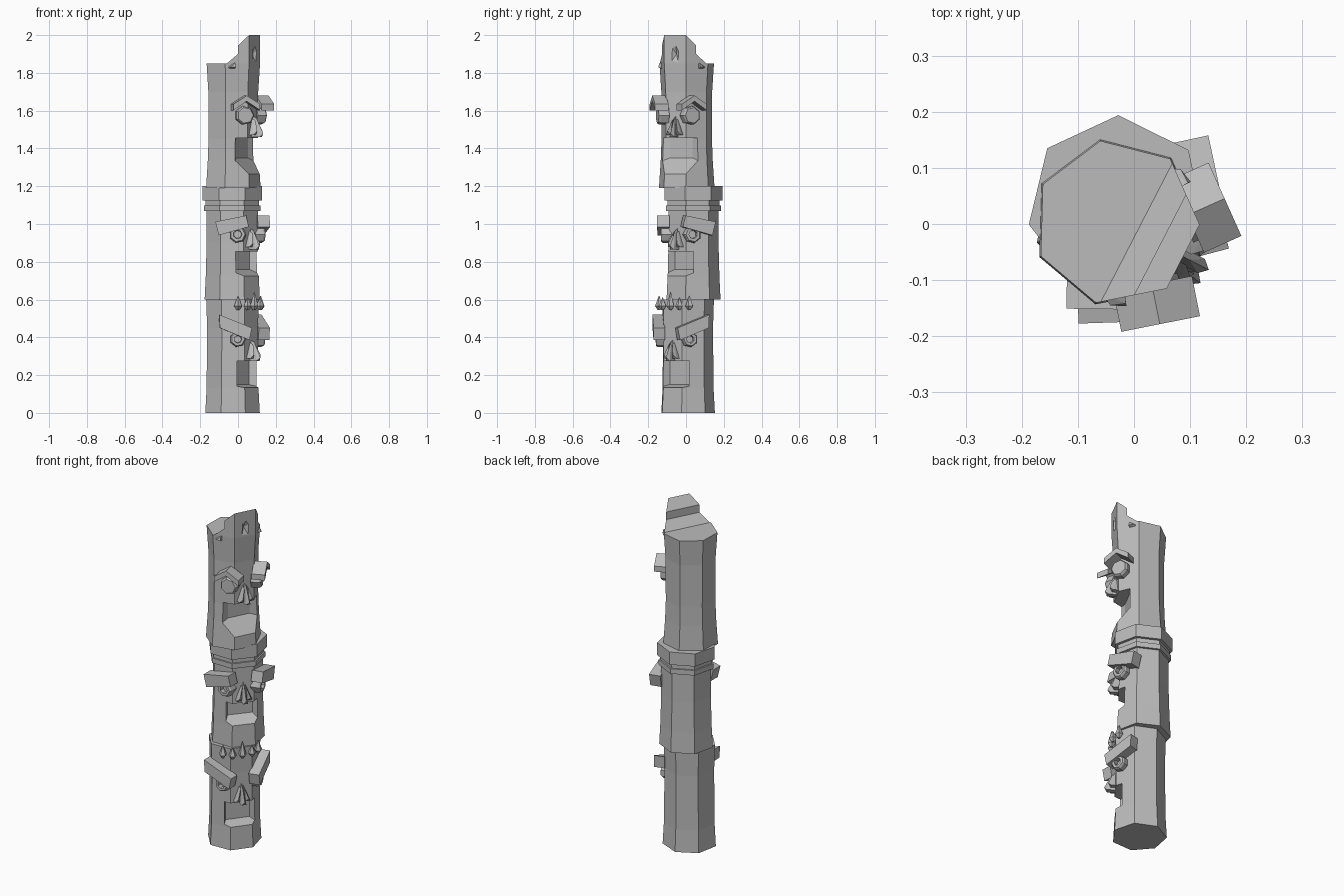
import bpy, bmesh, math
from mathutils import Vector

if "Cube" in bpy.data.objects:
    bpy.data.objects.remove(bpy.data.objects["Cube"])

STEP = 2 * math.pi / 7

mat = bpy.data.materials.new("plain_grey")
mat.diffuse_color = (0.5, 0.5, 0.5, 1)
mat.use_nodes = True
mat.node_tree.nodes["Principled BSDF"].inputs["Base Color"].default_value = mat.diffuse_color


def finish(name, bm):
    bmesh.ops.recalc_face_normals(bm, faces=bm.faces[:])
    me = bpy.data.meshes.new(name)
    bm.to_mesh(me)
    bm.free()
    me.materials.append(mat)
    ob = bpy.data.objects.new(name, me)
    bpy.context.collection.objects.link(ob)
    return ob


def frame(cx, cy, ang, mirror=1):
    """Local (u sideways, d outward, z up) -> world, facing angle ang."""
    n = Vector((math.cos(ang), math.sin(ang), 0))
    t = Vector((-n.y, n.x, 0)) * mirror
    return lambda u, d, z: Vector((cx, cy, 0)) + n * d + t * u + Vector((0, 0, z))


def hull(name, f, pts):
    bm = bmesh.new()
    for p in pts:
        bm.verts.new(f(*p))
    r = bmesh.ops.convex_hull(bm, input=bm.verts[:])
    junk = [v for v in bm.verts if not v.link_faces]
    bmesh.ops.delete(bm, geom=junk, context='VERTS')
    bmesh.ops.dissolve_limit(bm, angle_limit=0.01, verts=bm.verts[:], edges=bm.edges[:])
    return finish(name, bm)


def loft(name, rings):
    bm = bmesh.new()
    rows = [[bm.verts.new(p) for p in ring] for ring in rings]
    n = len(rows[0])
    for a, b in zip(rows, rows[1:]):
        for i in range(n):
            j = (i + 1) % n
            bm.faces.new((a[i], a[j], b[j], b[i]))
    bm.faces.new(rows[0])
    bm.faces.new(rows[-1])
    return finish(name, bm)


def post(name, cx, cy, ang, profile):
    """Seven-sided post from (z, radius) pairs, one flat side facing ang."""
    return loft(name, [[(cx + r * math.cos(ang + STEP * (k + .5)),
                         cy + r * math.sin(ang + STEP * (k + .5)), z)
                        for k in range(7)] for z, r in profile])


def cut(ob, cutters):
    for c in cutters:
        m = ob.modifiers.new("cut", 'BOOLEAN')
        m.object = c
        m.operation = 'DIFFERENCE'
        m.solver = 'EXACT'
    bpy.context.view_layer.update()
    dg = bpy.context.evaluated_depsgraph_get()
    me = bpy.data.meshes.new_from_object(ob.evaluated_get(dg))
    ob.modifiers.clear()
    ob.data = me
    for c in cutters:
        bpy.data.objects.remove(c)


def mouth(f, hw, flare, top, bottom, slope):
    pts = []
    for u, d in ((hw, .06), flare, (flare[0], .2)):
        for s in (1, -1):
            pts += [(s * u, d, top), (s * u, d, bottom - slope * (d - .06))]
    return hull("mouth_cutter", f, pts)


def nose(name, f, z):
    for part, u, out, low in (("bridge", 0, .185, 0), ("nostril_a", .03, .165, .012),
                              ("nostril_b", -.03, .165, .012)):
        w = .014
        hull(f"{name}_nose_{part}", f,
             [(u * .35, .125, z + .11 - low), (u * .35, .145, z + .10 - low),
              (u - w, .12, z + low), (u + w, .12, z + low),
              (u - w, out - .015, z + low), (u + w, out - .015, z + low),
              (u, out, z + low + .02)])


def eye(name, f, u, z, r, hollow):
    rings = [(r, .11), (r, .155), (r * .85, .165)]
    if hollow:
        rings += [(r * .5, .165), (r * .45, .14)]
    loft(name, [[f(u + q * math.cos(STEP * k), d, z + q * math.sin(STEP * k))
                 for k in range(7)] for q, d in rings])


def brow(name, f, pts, depth):
    """Bar on the side face; pts are its (u, z) outline."""
    hull(name, f, [(u, d, z) for u, z in pts for d in (.12, depth)])


# --- the three stacked sections: centre and facing direction
A = (-.03, .005, math.radians(-36.6))
B = (-.03, .033, math.radians(-39.3))
C = (-.031, .003, math.radians(-27.3))

lower = post("lower_section", *A, [(0, .148), (.13, .141), (.45, .138), (.6, .143)])
middle = post("middle_section", *B, [(.6, .150), (.72, .144), (.9, .139), (1.07, .139)])
upper = post("upper_section", *C, [(1.19, .151), (1.34, .141), (1.45, .137),
                                   (1.7, .138), (1.85, .148), (2.0, .148)])
fA, fB, fC = frame(*A), frame(*B), frame(*C)

# collar between middle and upper sections
post("collar_lower_ring", *B, [(1.068, .153), (1.098, .153)])
post("collar_groove", *B, [(1.09, .144), (1.13, .144)])
post("collar_upper_ring", *B, [(1.125, .161), (1.2, .161)])

# mouths, broken top and a chipped dent
cut(lower, [mouth(fA, .067, (.11, .14), .275, .15, .25)])
cut(middle, [mouth(fB, .070, (.11, .14), .855, .76, .5)])
slab = [(-.3, 1.85), (.04, 1.85), (.087, 1.9), (.087, 2.2), (-.3, 2.2)]
peak = [(.05, 1.945), (.087, 1.945), (.135, 2.002), (.135, 2.2), (.05, 2.2)]
top_cuts = [hull("top_cutter", fC, [(u, d, z) for d, z in prof for u in (-.4, .4)])
            for prof in (slab, peak)]
dent = hull("dent_cutter", fC, [(0, .115, 1.90), (-.035, .15, 1.83), (.035, .15, 1.82),
                                (.04, .15, 1.93), (.01, .15, 1.98), (-.03, .15, 1.96)])
cut(upper, [mouth(fC, .067, (.13, .08), 1.455, 1.35, 1.2), dent] + top_cuts)

# noses
for name, f, z in (("lower", fA, .275), ("middle", fB, .865), ("upper", fC, 1.46)):
    nose(name, f, z)

# eyes, brows and small chips, mirrored on the faces beside the front
for s, side in ((-1, "left"), (1, "right")):
    f = frame(A[0], A[1], A[2] + s * STEP, -s)
    eye(f"lower_eye_{side}", f, .024, .39, .042, True)
    brow(f"lower_brow_{side}", f, [(-.075, .52), (-.072, .45), (.085, .385), (.098, .45)], .18)

    f = frame(B[0], B[1], B[2] + s * STEP, -s)
    eye(f"middle_eye_{side}", f, .03, .945, .046, True)
    brow(f"middle_brow_{side}", f, [(-.088, 1.012), (-.07, .94), (.09, .985), (.075, 1.045)], .185)

    f = frame(C[0], C[1], C[2] + s * STEP, -s)
    eye(f"upper_eye_{side}", f, .039, 1.575, .05, False)
    for half, u in (("outer", -.03), ("inner", .113)):
        brow(f"upper_brow_{half}_{side}", f,
             [(.04, 1.68), (.04, 1.65), (u, 1.602), (u, 1.635)], .193)
    hull(f"chip_{side}", f, [(-.05, .12, 1.835), (-.01, .12, 1.86), (-.01, .12, 1.82),
                             (-.05, .12, 1.82), (-.04, .143, 1.83), (-.012, .15, 1.83),
                             (-.012, .145, 1.85)])

# row of pointed buds above the lower face
for i, (u, d, h) in enumerate(((0, .145, .09), (.055, .142, .06), (-.055, .142, .06),
                               (.1, .112, .07), (-.1, .112, .07))):
    loft(f"bud_{i + 1}", [[fA(u + r * math.cos(k * 2 * math.pi / 5),
                              d + r * math.sin(k * 2 * math.pi / 5), z)
                           for k in range(5)]
                          for z, r in ((.545, .008), (.565, .022), (.55 + h, .002))])
